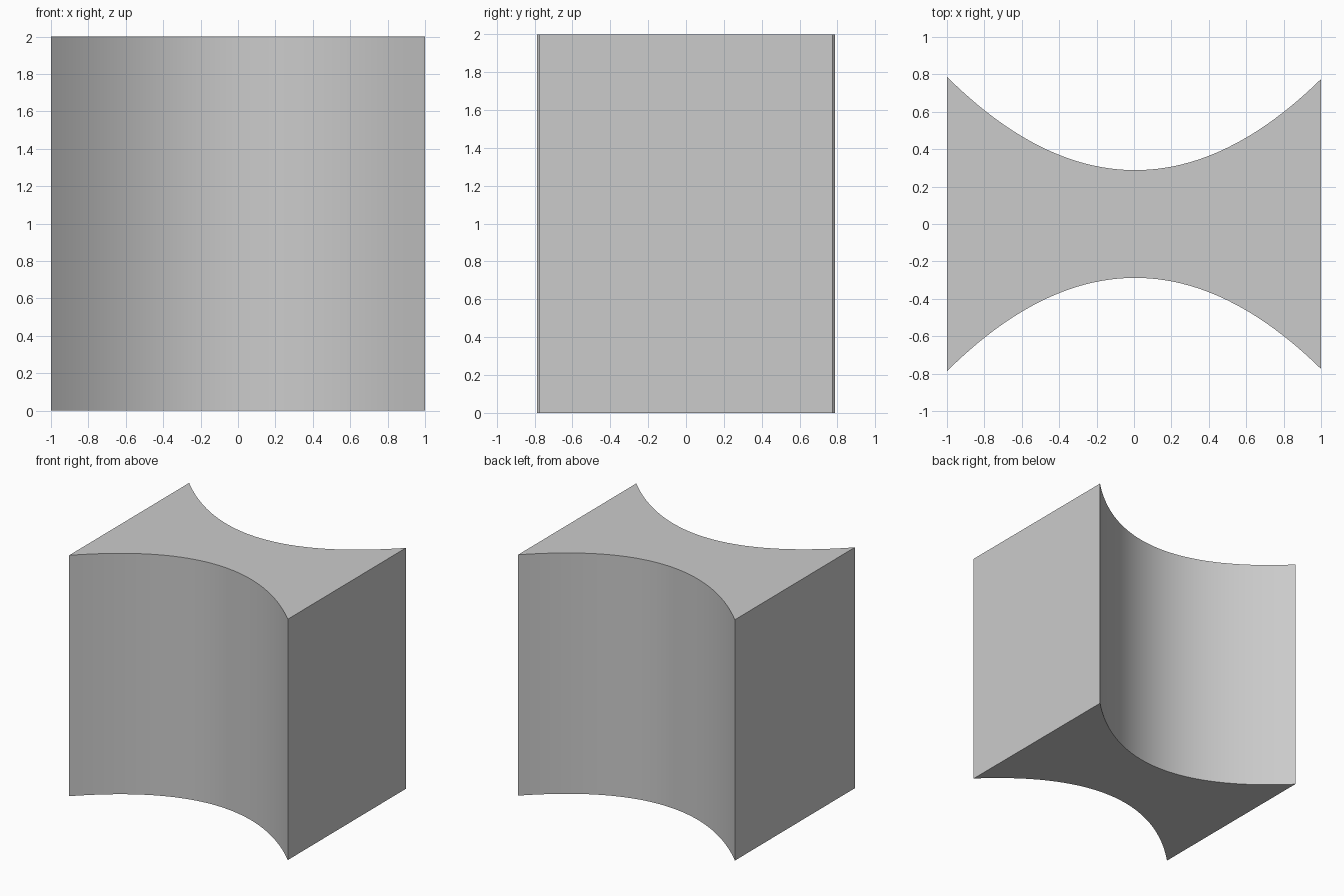
import bpy, bmesh, math

if "Cube" in bpy.data.objects:
    bpy.data.objects.remove(bpy.data.objects["Cube"])

HEIGHT = 2.0
SEGMENTS = 48


def waist(x):
    # Half depth of the block: narrow in the middle, flaring to both ends
    return 0.288 + 0.493 * x * x - 0.006 * x


# Plan outline: front curve left to right, back curve right to left
xs = [-1 + 2 * i / SEGMENTS for i in range(SEGMENTS + 1)]
outline = [(x, -waist(x)) for x in xs] + [(x, waist(x)) for x in reversed(xs)]

# Extrude the outline into a solid block
bm = bmesh.new()
base = bm.faces.new([bm.verts.new((x, y, 0)) for x, y in outline])
top = bmesh.ops.extrude_face_region(bm, geom=[base], use_keep_orig=True)
bmesh.ops.translate(bm, vec=(0, 0, HEIGHT),
                    verts=[g for g in top["geom"] if isinstance(g, bmesh.types.BMVert)])
bmesh.ops.recalc_face_normals(bm, faces=bm.faces)

mesh = bpy.data.meshes.new("concave_block")
bm.to_mesh(mesh)
bm.free()
block = bpy.data.objects.new("concave_block", mesh)
bpy.context.collection.objects.link(block)

# Smooth curved sides with crisp edges
bpy.context.view_layer.objects.active = block
block.select_set(True)
bpy.ops.object.shade_smooth_by_angle(angle=math.radians(30))
